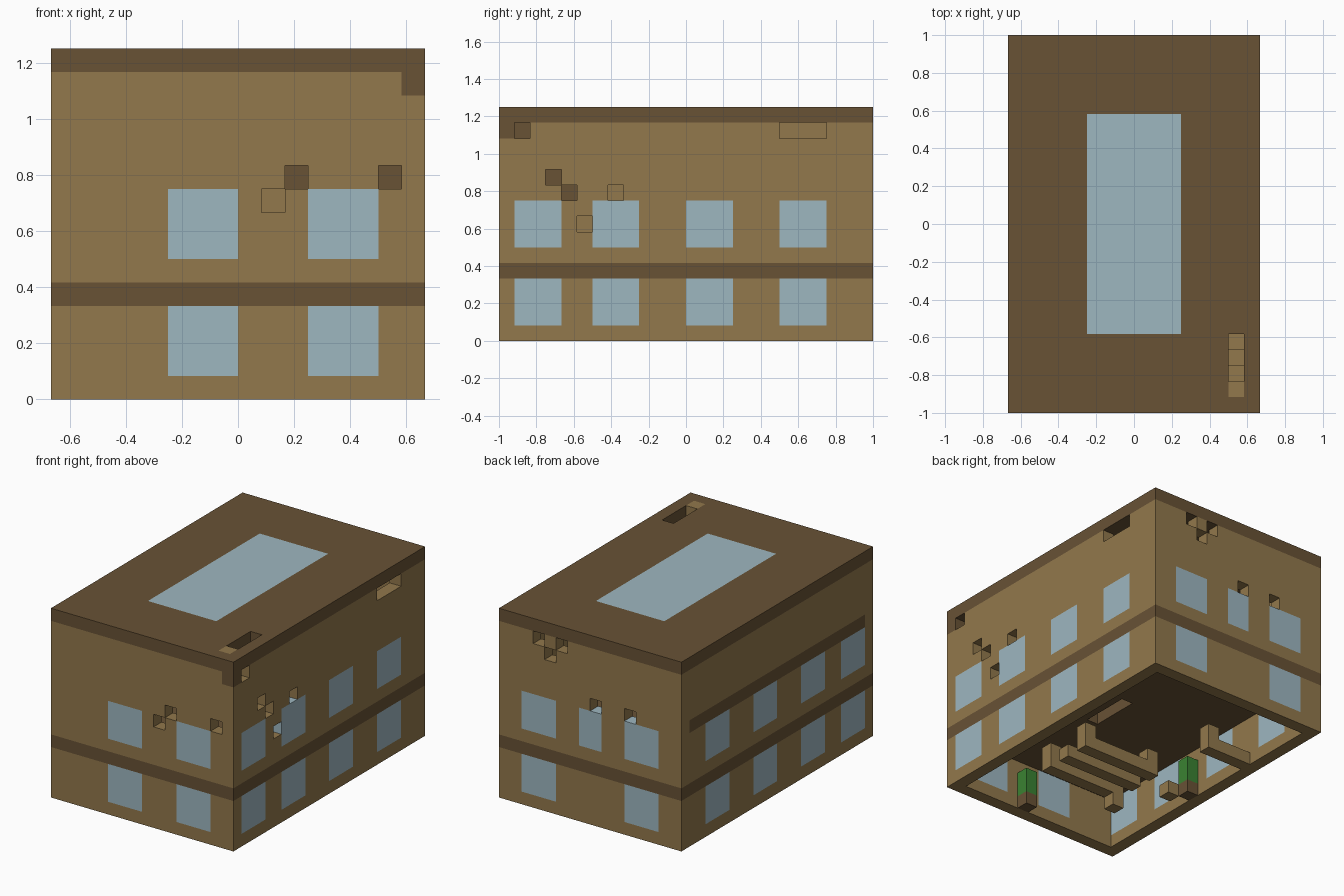
import bpy, bmesh
from itertools import product

cube = bpy.data.objects.get("Cube")
if cube:
    bpy.data.objects.remove(cube, do_unlink=True)

U = 1 / 12                     # block size
NX, NY, NZ = 16, 24, 15        # building size in blocks
WALL, TRIM, GLASS, LEAF = range(4)


def linear(c):
    c /= 255
    return c / 12.92 if c <= 0.04045 else ((c + 0.055) / 1.055) ** 2.4


def material(name, rgb):
    m = bpy.data.materials.new(name)
    col = [linear(c) for c in rgb] + [1]
    m.use_nodes = True
    m.diffuse_color = col
    bsdf = m.node_tree.nodes["Principled BSDF"]
    bsdf.inputs["Base Color"].default_value = col
    bsdf.inputs["Roughness"].default_value = 0.9
    return m


mats = [material("light_wood", (146, 120, 76)), material("dark_wood", (104, 82, 53)),
        material("pale_glass", (158, 183, 192)), material("leaf_green", (58, 130, 50))]
blocks = {}                    # block position -> (part, colour)


def fill(part, colour, xs, ys, zs):
    """Fill a box of blocks; each range is a number or (first, end)."""
    spans = [range(*s) if isinstance(s, tuple) else (s,) for s in (xs, ys, zs)]
    for p in product(*spans):
        blocks[p] = (part, colour)


def carve(*cells):
    for p in cells:
        blocks.pop(p, None)


# Walls with the storey band
for part, xs, ys in (("front_wall", (0, NX), 0), ("back_wall", (0, NX), NY - 1),
                     ("right_wall", 0, (1, NY - 1)), ("left_wall", NX - 1, (1, NY - 1))):
    fill(part, WALL, xs, ys, (0, NZ - 1))
    fill(part, TRIM, xs, ys, 4)

# Upper floor with its stair opening, and the roof with its skylight
fill("upper_floor", TRIM, (1, NX - 1), (1, NY - 1), 4)
carve(*((9, j, 4) for j in range(9, 13)))
fill("roof", TRIM, (0, NX), (0, NY), NZ - 1)
fill("skylight", GLASS, (5, 11), (5, 19), NZ - 1)

# Windows on both storeys
for z in (1, 6):
    zs = (z, z + 3)
    for x in (5, 11):
        fill("front_windows", GLASS, (x, x + 3), 0, zs)
    for x in (2, 11):
        fill("back_windows", GLASS, (x, x + 3), NY - 1, zs)
    for y in (1, 6, 12, 18):
        fill("right_windows", GLASS, 0, (y, y + 3), zs)
        fill("left_windows", GLASS, NX - 1, (y, y + 3), zs)
fill("back_windows", GLASS, (7, 9), NY - 1, (6, 9))

# Trim rail on the right wall, odd corner and roof blocks
fill("right_rail", TRIM, 0, (1, NY - 1), 9)
fill("corner_block", TRIM, NX - 1, 0, 13)
fill("roof_patch", WALL, 14, 1, NZ - 1)

# Missing blocks
carve(*((x, 0, z) for x, z in ((9, 8), (10, 9), (14, 9))))
carve(*((x, NY - 1, z) for x, z in ((12, 13), (11, 12), (10, 13), (7, 9), (4, 9))))
carve(*((NX - 1, y, z) for y, z in ((1, 13), (3, 10), (4, 9), (5, 7), (7, 9),
                                    (18, 13), (19, 13), (20, 13))))
carve(*((14, y, NZ - 1) for y in (2, 3, 4)))

# Inner beams and the upper steps
for x in (10, 14):
    fill("inner_beams", TRIM, x, NY - 2, 9)
fill("inner_beams", TRIM, 1, 3, 10)
fill("inner_beams", TRIM, 1, 1, 13)
fill("inner_shelf", WALL, 1, 7, 9)
for step in range(3):
    fill("upper_steps", WALL, 14, 2 + step, (5, 6 + step))

# Ground floor benches
for y in (5, 7, 9):
    fill("benches", WALL, (4, 11), y, 1)
for x, y in product((4, 10), (5, 9)):
    fill("benches", WALL, x, y, 2)
fill("benches", WALL, 4, 5, 0)

# Counter and stool
fill("counter", WALL, (1, 5), 16, 0)
fill("counter", WALL, 4, 16, 1)
fill("stool", WALL, 2, 9, 0)

# Potted plants
for x, y in ((9, 1), (1, 10)):
    fill("plant_pots", TRIM, x, y, 0)
    fill("plant_leaves", LEAF, x, y, (1, 3))


def build(part):
    """Make one object from the exposed faces of a part's blocks."""
    bm = bmesh.new()
    verts = {}

    def vert(p):
        if p not in verts:
            verts[p] = bm.verts.new(((p[0] - NX / 2) * U, (p[1] - NY / 2) * U, p[2] * U))
        return verts[p]

    for p, (owner, colour) in blocks.items():
        if owner != part:
            continue
        for axis, side in product(range(3), (0, 1)):
            near = list(p)
            near[axis] += 2 * side - 1
            if tuple(near) in blocks:
                continue
            b, c = (axis + 1) % 3, (axis + 2) % 3
            corners = []
            for db, dc in ((0, 0), (1, 0), (1, 1), (0, 1)):
                q = list(p)
                q[axis] += side
                q[b] += db
                q[c] += dc
                corners.append(vert(tuple(q)))
            face = bm.faces.new(corners if side else corners[::-1])
            face.material_index = colour
    mesh = bpy.data.meshes.new(part)
    bm.to_mesh(mesh)
    bm.free()
    for m in mats:
        mesh.materials.append(m)
    bpy.context.collection.objects.link(bpy.data.objects.new(part, mesh))


for name in sorted({owner for owner, _ in blocks.values()}):
    build(name)
